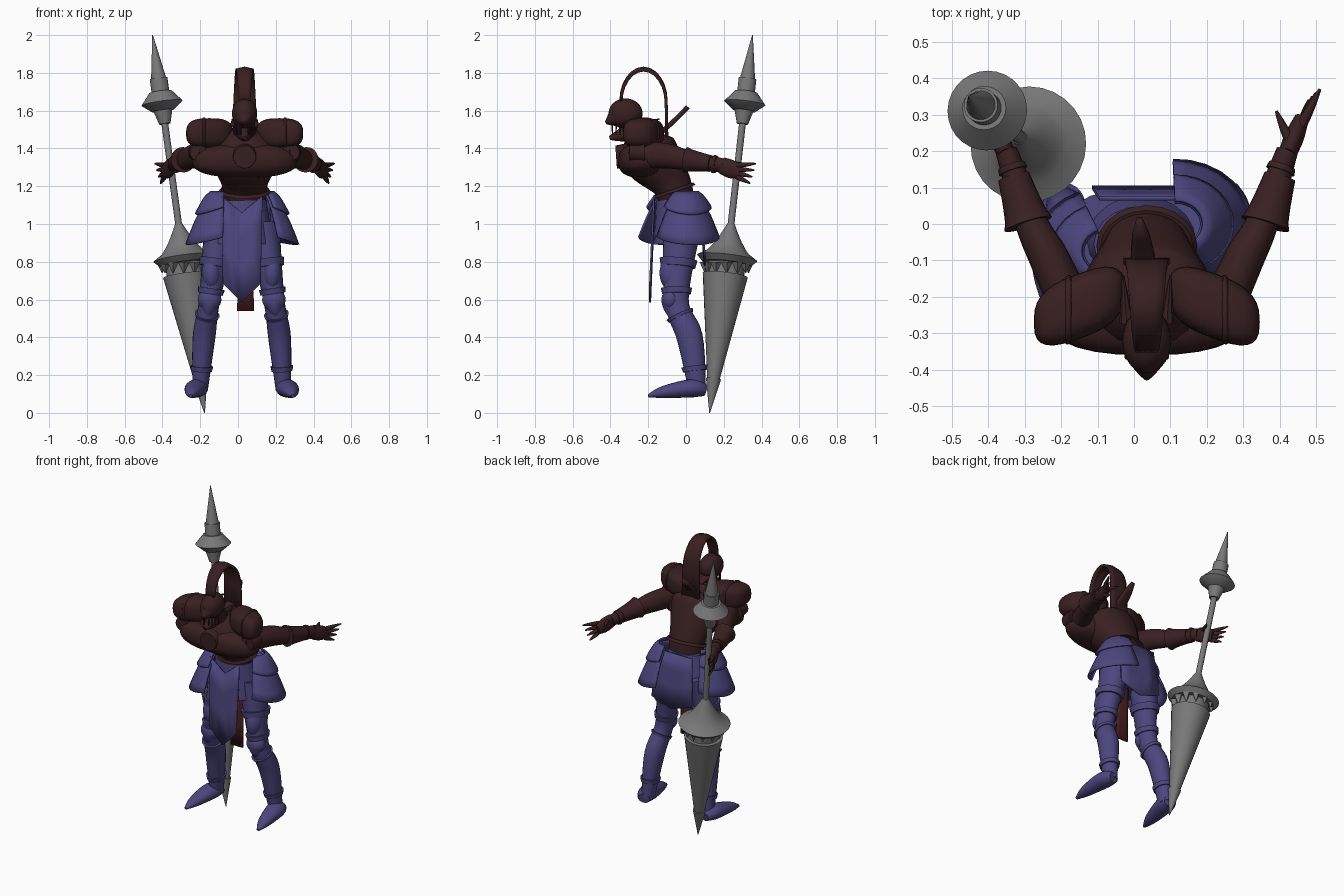
import bpy, bmesh, math
from mathutils import Vector

cube = bpy.data.objects.get("Cube")
if cube:
    bpy.data.objects.remove(cube)

MID = .035   # centre line of the upper body
HIP = .02    # centre line of the lower body
STEPS = 6    # smoothing steps between path points
ACROSS = (-1, -.5, 0, .5, 1)
made = []


def material(name, *color):
    mat = bpy.data.materials.new(name)
    mat.use_nodes = True
    mat.diffuse_color = (*color, 1)
    shader = mat.node_tree.nodes["Principled BSDF"]
    shader.inputs["Base Color"].default_value = (*color, 1)
    return mat


maroon = material("dark_maroon", .04, .014, .015)
purple = material("muted_purple", .074, .062, .21)
steel = material("steel_grey", .19, .19, .19)
red = material("cloth_red", .075, .014, .014)


def add_object(name, bm, mat, thick):
    mesh = bpy.data.meshes.new(name)
    bm.to_mesh(mesh)
    mesh.materials.append(mat)
    part = bpy.data.objects.new(name, mesh)
    bpy.context.collection.objects.link(part)
    if thick:
        solid = part.modifiers.new("thickness", 'SOLIDIFY')
        solid.thickness = thick
        solid.offset = 0
    made.append(part)


def finish(name, bm, mat, mirror=None, thick=0):
    """Store the part, and its mirrored twin when a centre line is given."""
    bmesh.ops.recalc_face_normals(bm, faces=bm.faces)
    if mirror is None:
        add_object(name, bm, mat, thick)
    else:
        add_object("left_" + name, bm, mat, thick)
        for vert in bm.verts:
            vert.co.x = mirror + mirror - vert.co.x
        bmesh.ops.reverse_faces(bm, faces=bm.faces)
        add_object("right_" + name, bm, mat, thick)
    bm.free()


def join_rows(bm, rows, closed):
    for row, following in zip(rows, rows[1:]):
        for k in range(0 if closed else 1, len(row)):
            bm.faces.new((row[k - 1], row[k], following[k], following[k - 1]))


def skin(name, path, radii, mat, mirror=None, flat=1, sides=20):
    """Closed skin of ellipses along a path."""
    bm = bmesh.new()
    run = path[-1] - path[0]
    ref = Vector((0, 0, 1)) if abs(run.y) > abs(run.z) else Vector((0, 1, 0))
    rings = []
    for i, (centre, radius) in enumerate(zip(path, radii)):
        along = (path[min(i + 1, len(path) - 1)] - path[max(i - 1, 0)]).normalized()
        u = ref.cross(along).normalized() * radius
        v = along.cross(u) * flat
        turns = [math.tau * k / sides for k in range(sides)]
        rings.append([bm.verts.new(centre + u * math.cos(t) + v * math.sin(t)) for t in turns])
    join_rows(bm, rings, True)
    bm.faces.new(rings[0])
    bm.faces.new(rings[-1])
    finish(name, bm, mat, mirror)


def rod(name, start, end, r0, r1, mat, mirror=None, power=1, sides=20):
    """Straight turned piece; power bends its outline."""
    start, end = Vector(start), Vector(end)
    parts = [0, 1] if power == 1 else [k / STEPS for k in range(STEPS + 1)]
    skin(name, [start.lerp(end, f) for f in parts],
         [max(r0 + (r1 - r0) * f ** power, .002) for f in parts], mat, mirror, sides=sides)


def limb(name, points, radii, mat, mirror=None, flat=1, bands=()):
    """Smooth spline limb, with raised armour bands at chosen steps."""
    knots = [Vector((*p, r)) for p, r in zip(points, radii)]
    knots = [knots[0], *knots, knots[-1]]
    curve = []
    for a, b, c, d in zip(knots, knots[1:], knots[2:], knots[3:]):
        for k in range(STEPS):
            t = k / STEPS
            curve.append(b + ((c - a) * t + (a * 2 - b * 5 + c * 4 - d) * t * t
                              + (b * 3 - a - c * 3 + d) * t ** 3) / 2)
    curve.append(knots[-1])
    path, widths = [p.xyz for p in curve], [p.w for p in curve]
    skin(name, path, widths, mat, mirror, flat)
    for i in bands:
        ends = [path[i], path[i].lerp(path[i + 1], .5)]
        skin(name + "_band", ends, [widths[i] * 1.2, widths[i] * 1.1], mat, mirror, flat)


def blob(name, centre, size, mat, mirror=None, box=1, lean=0):
    """Rounded solid; a lower box value makes it squarer, lean slants it sideways."""
    bm = bmesh.new()
    bmesh.ops.create_uvsphere(bm, u_segments=28, v_segments=16, radius=1)
    for vert in bm.verts:
        vert.co = [c + s * math.copysign(abs(v) ** box, v)
                   for c, s, v in zip(centre, size, vert.co)]
        vert.co.y += lean * (vert.co.x - centre[0])
    finish(name, bm, mat, mirror)


def sheet(name, rows, mat, thick=.01):
    bm = bmesh.new()
    join_rows(bm, [[bm.verts.new(p) for p in row] for row in rows], False)
    finish(name, bm, mat, thick=thick)


def flare(name, x, y, heading, top, bottom, r0, r1):
    """Curved hip plate swept half way round, widening downwards, drooping mid-edge."""
    rows = []
    for f in (0, .2, .5, .8, 1):
        radius = r0 + (r1 - r0) * f ** .7
        row = []
        for k in range(-STEPS, STEPS + 1):
            turn = math.radians(heading) + 1.35 * k / STEPS
            droop = .04 * f * (k / STEPS) ** 2
            row.append((x + radius * math.cos(turn), y + .85 * radius * math.sin(turn),
                        top + (bottom - top) * f + droop))
        rows.append(row)
    sheet(name, rows, purple)


def panel(name, x, widths, depths, top, bottom, notch, point, mat):
    """Hanging cloth with a notched top and pointed bottom."""
    rows = []
    for f in (0, .3, .6, 1):
        mix = lambda pair: pair[0] + (pair[1] - pair[0]) * f
        rows.append([(x + mix(widths) * s, mix(depths),
                      mix((top + notch * abs(s), bottom + point * abs(s)))) for s in ACROSS])
    sheet(name, rows, mat)


# Lance: turned pieces on one leaning axis
low, high = Vector((-.177, .125, 0)), Vector((-.452, .352, 2))


def turned(name, z0, z1, r0, r1, power=1):
    rod("lance_" + name, low.lerp(high, z0 / 2), low.lerp(high, z1 / 2), r0, r1, steel,
        power=power, sides=28)


turned("tip", 0, .18, 0, .04)
turned("cone", .16, .73, .03, .12)
turned("collar", .73, .8, .1, .1)
turned("guard_rim", .79, .82, .13, .16)
turned("guard_bell", .82, 1, .16, .02, power=.6)
turned("shaft", .95, 1.6, .018, .018)
turned("grip_end", 1.53, 1.6, .03, .05)
turned("disc_base", 1.6, 1.64, .06, .11)
turned("disc_top", 1.64, 1.7, .11, .06)
turned("socket", 1.7, 1.77, .047, .047)
turned("spike", 1.77, 2, .04, 0)
for k in range(12):
    turn = math.tau * k / 12
    root = low.lerp(high, .4) + Vector((math.cos(turn), math.sin(turn), 0)) * .115
    rod("guard_tooth", root, root - Vector((0, 0, .06)), .03, 0, steel, sides=4)

# Torso, leaning forward
limb("torso", [(MID, -.05, 1.04), (MID, -.07, 1.2), (MID, -.2, 1.38), (MID, -.24, 1.5)],
     (.11, .12, .18, .06), maroon, flat=.85, bands=(5,))
blob("breastplate", (MID, -.24, 1.335), (.28, .12, .09), maroon, box=.8)
rod("chest_medallion", (MID, -.3, 1.36), (MID, -.37, 1.355), .07, .06, maroon)
rod("neck", (MID, -.22, 1.42), (MID, -.31, 1.56), .07, .05, maroon)

# Shoulders, arms and hands
blob("shoulder_pad", (.22, -.225, 1.48), (.125, .09, .08), maroon, MID, box=.7, lean=-.35)
blob("shoulder_rim", (.25, -.235, 1.48), (.015, .095, .085), maroon, MID, box=.7, lean=-.35)
rod("rondel", (.28, -.22, 1.38), (.28, -.3, 1.38), .055, .045, maroon, MID)
limb("arm", [(.22, -.28, 1.37), (.3, -.1, 1.36), (.35, 0, 1.34), (.42, .2, 1.31)],
     (.06, .055, .045, .03), maroon, MID, flat=1.2, bands=(16,))
rod("elbow_cuff", (.36, 0, 1.34), (.4, .13, 1.32), .068, .044, maroon, MID, power=.6)
limb("palm", [(.42, .19, 1.31), (.44, .24, 1.29), (.46, .29, 1.275)],
     (.025, .027, .02), maroon, MID, flat=1.8)
for k in range(4):
    rod("finger", (.46, .27, 1.31 - .02 * k), (.51 - .01 * k, .37 - .01 * k, 1.32 - .035 * k),
        .014, .004, maroon, MID, power=2, sides=10)
rod("thumb", (.43, .22, 1.32), (.39, .31, 1.32), .014, .004, maroon, MID, power=2, sides=10)

# Helmet with open jaw, cheek fins and long plume
blob("helmet", (MID, -.32, 1.585), (.067, .09, .08), maroon)
rod("beak", (MID, -.34, 1.58), (MID, -.425, 1.535), .062, .008, maroon, power=1.6)
rod("jaw", (MID, -.27, 1.49), (MID, -.405, 1.455), .045, .01, maroon, power=2)
for k in range(4):
    x, y = MID + .02 + .01 * k, -.39 + .02 * k
    rod("visor_bar", (x, y, 1.54), (x, y, 1.47), .005, .003, maroon, MID, sides=6)
rod("cheek_fin", (.09, -.27, 1.53), (.1, -.14, 1.555), .02, .003, maroon, MID, sides=8)
plume = []
for k in range(13):
    turn = math.pi * k / 12
    plume.append((-.225 - .12 * math.cos(turn), 1.65 + .175 * math.sin(turn), .03 + .03 * k / 12))
plume.append((-.1, 1.38, .065))
sheet("plume", [[(MID + w * s, y, z - .01 * abs(s)) for s in ACROSS] for y, z, w in plume],
      maroon, thick=.016)
sheet("collar_tongue", [[(MID - .02 * f + .045 * s * (1.01 - f) ** .4, .23 * f - .22,
                          1.42 + .2 * f ** 1.2) for s in ACROSS]
                        for f in (0, .2, .4, .6, .8, 1)], maroon, thick=.025)

# Hips, tassets and hanging cloth
limb("hip_skirt", [(HIP, -.055, 1.13), (HIP, -.04, .9)], (.13, .165), purple, flat=.8)
for name, x, y, heading in (("left", .115, 0, 15), ("right", -.07, -.075, 190)):
    flare(name + "_hip_tasset", x, y, heading, 1.15, .89, .07, .205)
    flare(name + "_hip_collar", x, y, heading, 1.17, 1.05, .075, .155)
panel("front_panel", HIP, (.11, .1), (-.17, -.19), 1.06, .585, .09, .1, purple)
panel("back_panel", MID, (.13, .15), (.07, .1), 1.14, .78, 0, .05, purple)
panel("tail_cloth", .04, (.035, .045), (-.05, -.07), .95, .54, 0, 0, red)

# Armoured legs
limb("leg", [(.13, -.02, 1), (.19, -.05, .6), (.22, .02, .4), (.24, .06, .12)],
     (.09, .056, .06, .04), purple, HIP, flat=1.15, bands=(3, 5, 8, 15))
blob("thigh_plate", (.18, -.08, .74), (.05, .06, .09), purple, HIP)
blob("knee_guard", (.19, -.08, .6), (.062, .05, .06), purple, HIP)
rod("knee_point", (.19, -.08, .6), (.2, -.08, .5), .05, .005, purple, HIP, power=2)
limb("foot", [(.245, .1, .12), (.26, .03, .13), (.28, -.12, .11), (.29, -.2, .09)],
     (.04, .06, .04, .01), purple, HIP, flat=.8)

# Smooth shading with sharp edges kept
for part in bpy.context.selected_objects:
    part.select_set(False)
for part in made:
    part.select_set(True)
bpy.context.view_layer.objects.active = made[0]
bpy.ops.object.shade_smooth_by_angle(angle=math.radians(40))
